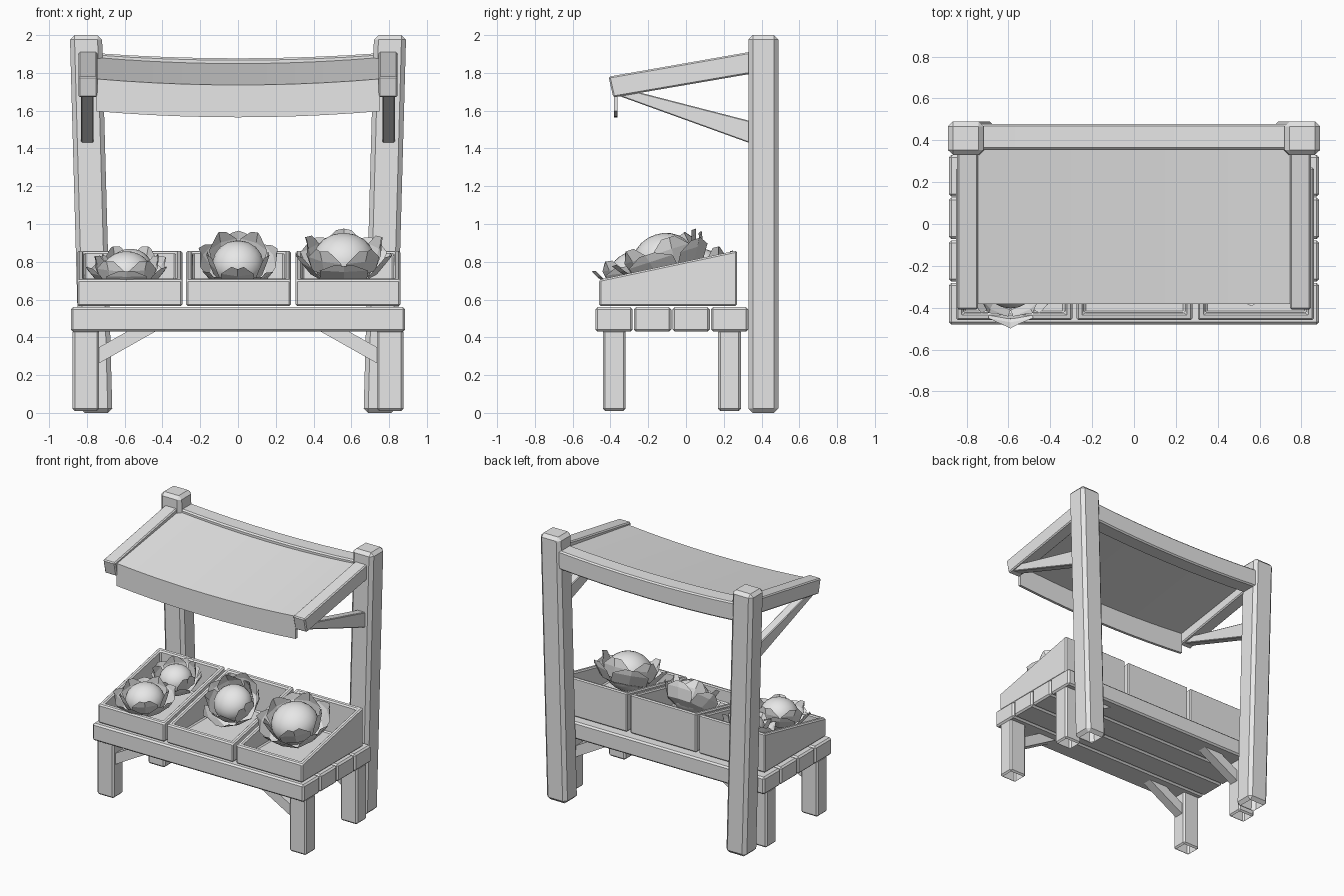
import bpy, bmesh
from math import sin, cos, pi, radians
from mathutils import Matrix, Vector

cube = bpy.data.objects.get("Cube")
if cube:
    bpy.data.objects.remove(cube, do_unlink=True)

GREY = (0.8, 0.8, 0.8, 1)
mat = bpy.data.materials.new("plain_grey")
mat.use_nodes = True
mat.diffuse_color = GREY
mat.node_tree.nodes["Principled BSDF"].inputs["Base Color"].default_value = GREY


def finish(name, bm, bevel=0.0, open_bottom=False, mirror=False):
    """Bevel sharp edges, optionally open the underside, and make the object."""
    if bevel:
        bmesh.ops.recalc_face_normals(bm, faces=bm.faces)
        sharp = [e for e in bm.edges if e.calc_face_angle(0) > 0.5]
        bmesh.ops.bevel(bm, geom=sharp, offset=bevel, segments=1,
                        affect='EDGES', profile=0.5, clamp_overlap=True)
    bm.normal_update()
    if open_bottom:
        under = [f for f in bm.faces if f.normal.z < -0.99]
        bmesh.ops.delete(bm, geom=under, context='FACES')
    me = bpy.data.meshes.new(name)
    bm.to_mesh(me)
    bm.free()
    me.materials.append(mat)
    ob = bpy.data.objects.new(name, me)
    bpy.context.collection.objects.link(ob)
    if mirror:
        ob.modifiers.new("mirror", 'MIRROR').use_axis[0] = True
    return ob


def box(name, lo, hi, lean=0.0, **kw):
    """Box between two corners; lean shifts x per unit of height."""
    bm = bmesh.new()
    bmesh.ops.create_cube(bm, size=1)
    lo, hi = Vector(lo), Vector(hi)
    for v in bm.verts:
        v.co = (lo + hi) / 2 + Matrix.Diagonal(hi - lo) @ v.co
        v.co.x += lean * v.co.z
    return finish(name, bm, **kw)


def sweep(name, profile, start, end, steps=1, sag=0.0, along_y=False, **kw):
    """Sweep a closed profile along x (or y), drooping in the middle."""
    bm = bmesh.new()
    rings = []
    for i in range(steps + 1):
        t = i / steps
        d = start + (end - start) * t
        drop = sag * (1 - (2 * t - 1) ** 2)
        rings.append([bm.verts.new((p, d, q - drop) if along_y else (d, p, q - drop))
                      for p, q in profile])
    n = len(profile)
    for a, b in zip(rings, rings[1:]):
        for k in range(n):
            bm.faces.new((a[k], a[(k + 1) % n], b[(k + 1) % n], b[k]))
    bm.faces.new(rings[0])
    bm.faces.new(rings[-1])
    bmesh.ops.recalc_face_normals(bm, faces=bm.faces)
    return finish(name, bm, **kw)


# Leaning rear posts
box("rear_posts", (0.665, 0.33, 0), (0.835, 0.49, 2), lean=0.0275,
    bevel=0.024, open_bottom=True, mirror=True)

# Table planks
for i in range(4):
    y = -0.48 + i * 0.204
    box(f"table_plank_{i + 1}", (-0.885, y, 0.43), (0.885, y + 0.198, 0.56), bevel=0.012)

# Table legs with diagonal braces
brace = [(0.74, 0.26), (0.74, 0.345), (0.58, 0.435), (0.43, 0.435)]
for side, y in (("front", -0.38), ("back", 0.23)):
    box(f"{side}_legs", (0.735, y - 0.06, 0.01), (0.875, y + 0.06, 0.44),
        bevel=0.012, open_bottom=True, mirror=True)
    sweep(f"{side}_braces", brace, y - 0.035, y + 0.035, along_y=True, mirror=True)

# Roof rails, struts and drooping back beam
sweep("roof_rails", [(0.36, 1.915), (-0.41, 1.78), (-0.385, 1.67), (0.36, 1.798)],
      0.745, 0.845, bevel=0.008, mirror=True)
sweep("roof_struts", [(-0.36, 1.68), (-0.26, 1.70), (0.36, 1.54), (0.36, 1.42)],
      0.765, 0.83, bevel=0.005, mirror=True)
sweep("back_beam", [(0.355, 1.905), (0.478, 1.905), (0.478, 1.765), (0.355, 1.765)],
      -0.76, 0.76, steps=8, sag=0.028, bevel=0.01)

# Cloth canopy with a hanging front flap
sweep("canopy", [(0.38, 1.885), (-0.382, 1.768), (-0.382, 1.597), (-0.362, 1.597),
                 (-0.362, 1.752), (0.38, 1.866)],
      -0.75, 0.75, steps=10, sag=0.032)


def crate(name, x0, x1):
    """Sloped open crate."""
    bm = bmesh.new()
    bmesh.ops.create_cube(bm, size=1)
    for v in bm.verts:
        back, top = v.co.y > 0, v.co.z > 0
        v.co = (x1 if v.co.x > 0 else x0, 0.27 if back else -0.46,
                (0.86 if back else 0.705) if top else 0.565)
    bm.normal_update()
    lid = max(bm.faces, key=lambda f: f.normal.z)
    # First inset makes the rim, second becomes the inner walls
    for width in (0.05, 0.002):
        bmesh.ops.inset_region(bm, faces=[lid], thickness=width)
    for v in lid.verts:
        v.co.z = 0.61
    finish(name, bm, bevel=0.009)


crate("right_crate", -0.85, -0.295)
crate("middle_crate", -0.275, 0.28)
crate("left_crate", 0.305, 0.86)


# Leaf rows: radius, height, half width, as parts of the head size
OUTER = [(0.3, -0.5, 0.2), (0.75, -0.3, 0.5), (0.98, 0.05, 0.52), (1.1, 0.25, 0.18)]
INNER = [(0.3, -0.45, 0.2), (0.68, -0.2, 0.42), (0.8, 0.2, 0.44), (0.88, 0.5, 0.16)]


def cabbage(name, centre, size, ball, tilt, turn, flat=1.0):
    """Round heart inside two rings of folded leaves."""
    place = Matrix.Translation(centre) @ Matrix.Rotation(radians(tilt), 4, 'X')
    bm = bmesh.new()
    bmesh.ops.create_uvsphere(bm, u_segments=20, v_segments=12, radius=ball)
    bmesh.ops.transform(bm, verts=bm.verts, matrix=place @ Matrix.Diagonal((1, 1, 0.85, 1)))
    heart = finish(name + "_heart", bm)
    heart.data.shade_smooth()

    bm = bmesh.new()
    for ring, rows in enumerate((OUTER, INNER)):
        for k in range(5):
            a = turn + 2 * pi * (k + ring / 2) / 5
            out, side = Vector((cos(a), sin(a), 0)), Vector((-sin(a), cos(a), 0))
            grid = []
            for r, h, w in rows:
                up = Vector((0, 0, h * flat))
                grid.append([bm.verts.new(size * (out * (r - 0.1 * abs(s)) + side * w * s + up))
                             for s in (-1, 0, 1)])
            for p, q in zip(grid, grid[1:]):
                for j in range(2):
                    bm.faces.new((p[j], p[j + 1], q[j + 1], q[j]))
    bmesh.ops.transform(bm, verts=bm.verts, matrix=place)
    finish(name + "_leaves", bm)


cabbage("right_front_cabbage", (-0.59, -0.27, 0.74), 0.205, 0.135, 8, -pi / 2, 0.8)
cabbage("right_back_cabbage", (-0.57, 0.07, 0.77), 0.18, 0.115, 15, 0.3, 0.9)
cabbage("middle_cabbage", (0, -0.06, 0.79), 0.2, 0.135, 38, 0.3)
cabbage("left_cabbage", (0.56, -0.12, 0.81), 0.245, 0.165, 18, -pi / 2, 0.85)
